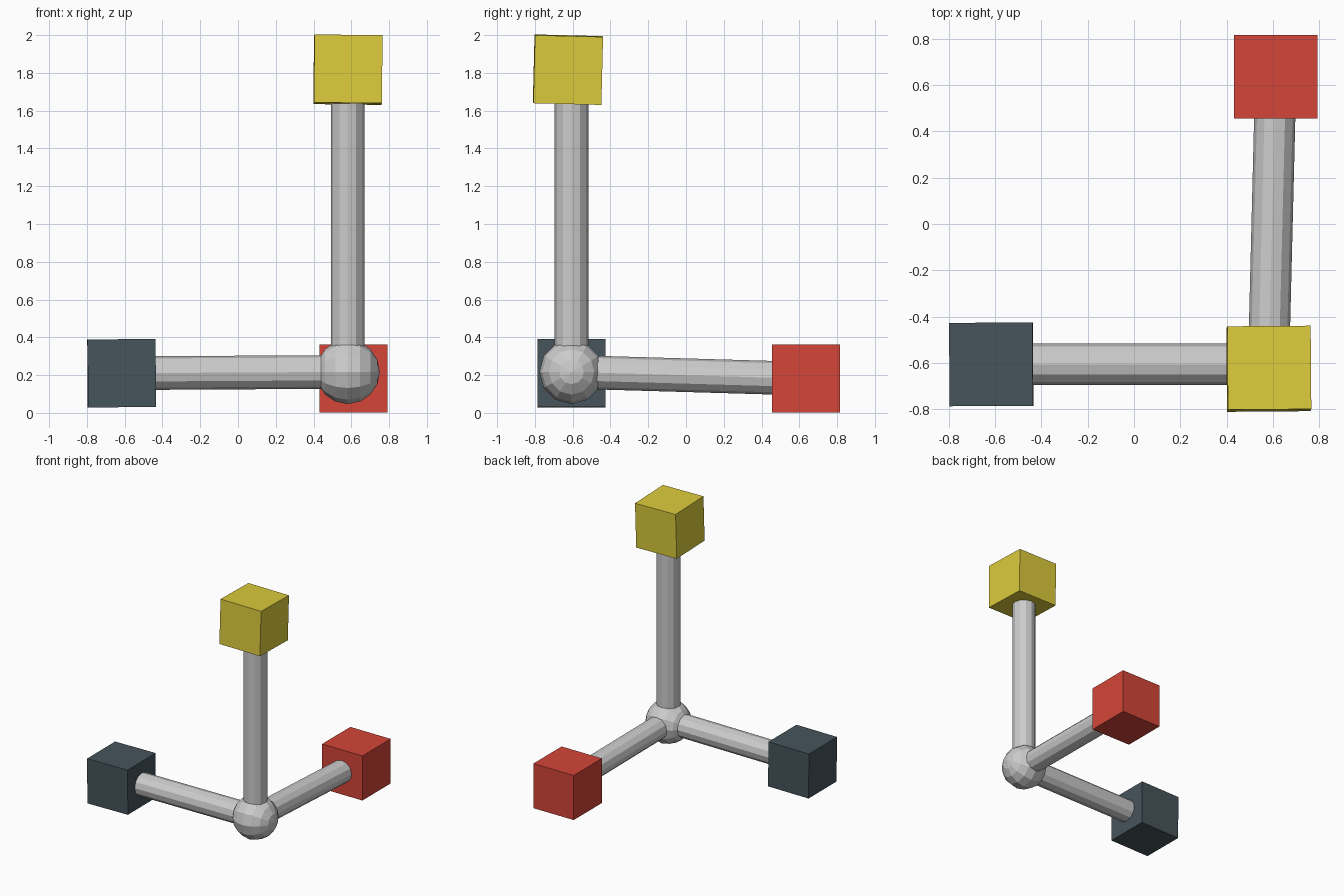
import bpy
from math import radians
from mathutils import Vector

if "Cube" in bpy.data.objects:
    bpy.data.objects.remove(bpy.data.objects["Cube"])

HUB = Vector((0.581, -0.606, 0.217))
CUBE = 0.36
ROD_RADIUS = 0.089


def end_block(name, centre, tilt, colour):
    bpy.ops.mesh.primitive_cube_add(size=CUBE, location=centre, rotation=tilt)
    block = bpy.context.object
    block.name = name
    mat = bpy.data.materials.new(name + "_colour")
    mat.diffuse_color = (*colour, 1)
    mat.use_nodes = True
    mat.node_tree.nodes["Principled BSDF"].inputs["Base Color"].default_value = mat.diffuse_color
    block.data.materials.append(mat)


def rod(name, target):
    # Runs from the hub centre to just inside the block
    axis = Vector(target) - HUB
    end = HUB + axis.normalized() * (axis.length - CUBE / 2 + 0.02)
    bpy.ops.mesh.primitive_cylinder_add(
        vertices=12, radius=ROD_RADIUS, depth=(end - HUB).length,
        location=(HUB + end) / 2,
        rotation=axis.to_track_quat('Z', 'Y').to_euler())
    bpy.context.object.name = name


# Three arms: name, block centre, slight block tilt, colour
arms = [
    ("side", (-0.616, -0.606, 0.21), (0, -0.008, 0.005), (0.06, 0.09, 0.105)),
    ("back", (0.612, 0.635, 0.181), (0, 0, 0), (0.66, 0.06, 0.04)),
    ("upright", (0.582, -0.625, 1.817), (-0.025, 0.012, 0.008), (0.72, 0.6, 0.045)),
]
for name, centre, tilt, colour in arms:
    end_block(name + "_block", centre, tilt, colour)
    # The upright rod stands truly vertical
    rod(name + "_rod", (HUB.x, HUB.y, centre[2]) if name == "upright" else centre)

# Faceted corner ball, poles along x
bpy.ops.mesh.primitive_uv_sphere_add(
    segments=12, ring_count=8, radius=0.17, location=HUB,
    rotation=(0, radians(90), 0))
bpy.context.object.name = "corner_ball"
